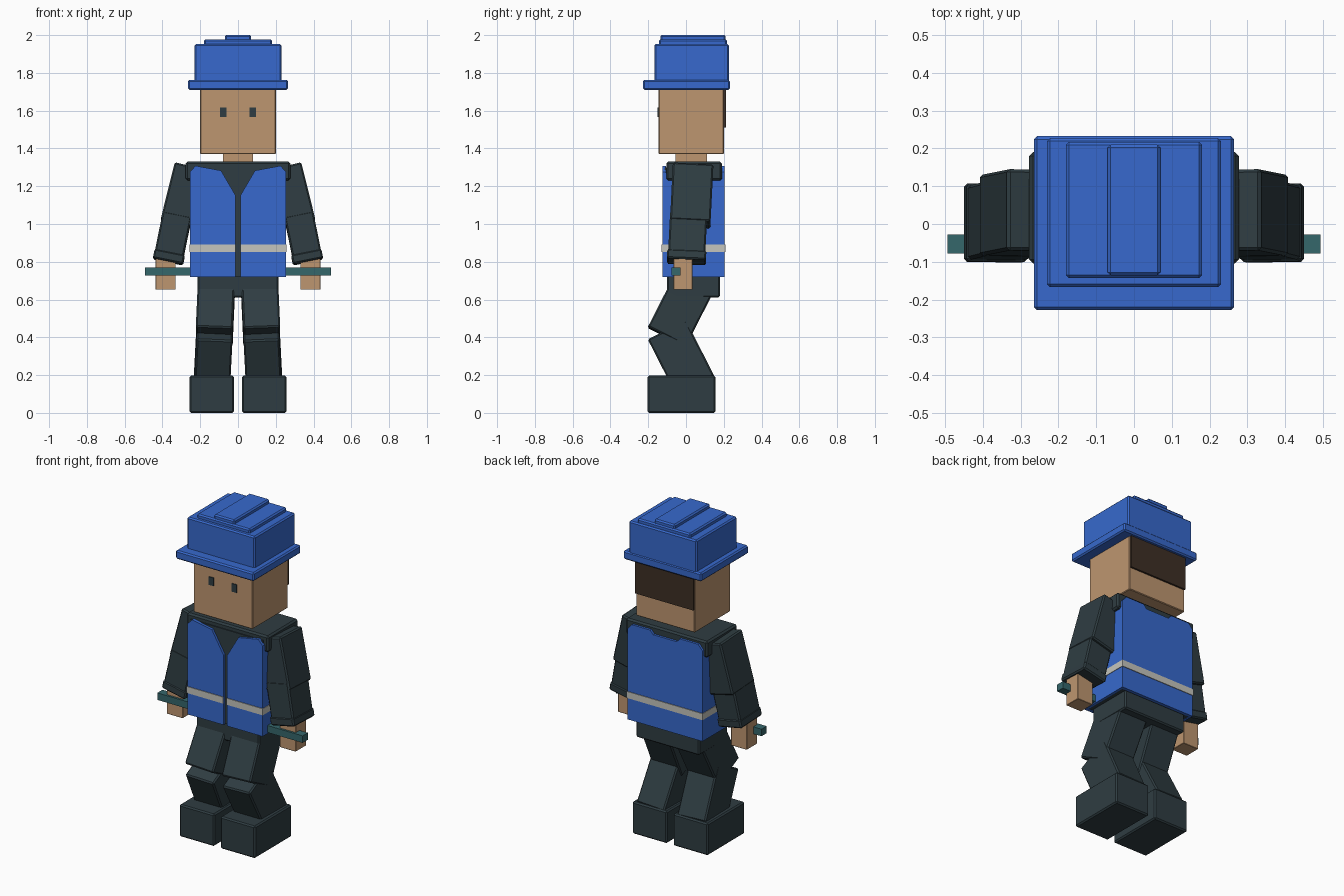
import bpy, bmesh
from mathutils import Vector, Matrix

if "Cube" in bpy.data.objects:
    bpy.data.objects.remove(bpy.data.objects["Cube"])


def material(name, r, g, b):
    m = bpy.data.materials.new(name)
    m.use_nodes = True
    m.diffuse_color = (r, g, b, 1)
    m.node_tree.nodes["Principled BSDF"].inputs["Base Color"].default_value = (r, g, b, 1)
    return m


BLUE = material("safety blue", 0.038, 0.141, 0.61)
SKIN = material("skin", 0.515, 0.305, 0.162)
DARK = material("dark slate cloth", 0.028, 0.046, 0.054)
HAIR = material("brown hair", 0.047, 0.028, 0.018)
GREY = material("reflective grey", 0.56, 0.56, 0.51)
TEAL = material("teal", 0.036, 0.135, 0.148)


def finish(name, bm, mat, bevel=0):
    bmesh.ops.recalc_face_normals(bm, faces=bm.faces)
    me = bpy.data.meshes.new(name)
    bm.to_mesh(me)
    bm.free()
    me.materials.append(mat)
    ob = bpy.data.objects.new(name, me)
    bpy.context.collection.objects.link(ob)
    if bevel:
        mod = ob.modifiers.new("Bevel", "BEVEL")
        mod.width = bevel
        mod.segments = 1
    return ob


def box(name, x, y, z, mat, bevel=0.008):
    """Box from (min, max) ranges along each axis."""
    bm = bmesh.new()
    bmesh.ops.create_cube(bm, size=1)
    for v in bm.verts:
        v.co = [(lo + hi) / 2 + c * (hi - lo) for c, (lo, hi) in zip(v.co, (x, y, z))]
    return finish(name, bm, mat, bevel)


def limb(name, top, bottom, width, depth, mat, bevel=0.008):
    """Tilted box running between two end points."""
    top, bottom = Vector(top), Vector(bottom)
    axis = (top - bottom).normalized()
    side = (Vector((1, 0, 0)) - axis * axis.x).normalized()
    rot = Matrix((side, axis.cross(side), axis)).transposed()
    bm = bmesh.new()
    bmesh.ops.create_cube(bm, size=1)
    for v in bm.verts:
        v.co = rot @ Vector((v.co.x * width, v.co.y * depth, v.co.z * (top - bottom).length)) + (top + bottom) / 2
    return finish(name, bm, mat, bevel)


def panel(name, outline, y0, y1, mat):
    """Outline in x and z, extruded along y."""
    bm = bmesh.new()
    face = bm.faces.new([bm.verts.new((x, y0, z)) for x, z in outline])
    ext = bmesh.ops.extrude_face_region(bm, geom=[face])
    for v in ext["geom"]:
        if isinstance(v, bmesh.types.BMVert):
            v.co.y = y1
    return finish(name, bm, mat)


# Head and hard hat
box("head", (-0.2, 0.2), (-0.145, 0.2), (1.37, 1.74), SKIN, 0.004)
box("neck", (-0.08, 0.08), (-0.055, 0.11), (1.3, 1.39), SKIN, 0)
box("hair", (-0.197, 0.197), (0.195, 0.211), (1.51, 1.74), HAIR, 0)
box("hat_brim", (-0.265, 0.265), (-0.228, 0.232), (1.71, 1.763), BLUE)
box("hat_crown", (-0.23, 0.23), (-0.167, 0.227), (1.74, 1.953), BLUE)
box("hat_wide_ridge", (-0.18, 0.18), (-0.143, 0.217), (1.93, 1.977), BLUE)
box("hat_narrow_ridge", (-0.07, 0.07), (-0.136, 0.21), (1.95, 2.0), BLUE)

# Torso
box("torso", (-0.245, 0.245), (-0.11, 0.188), (0.722, 1.3), DARK, 0)
box("shoulder_yoke", (-0.277, 0.277), (-0.104, 0.19), (1.23, 1.33), DARK, 0.01)
box("pelvis", (-0.215, 0.215), (-0.1, 0.18), (0.612, 0.73), DARK)

# Vest back, with a shallow neckline
half = [(0.255, 0.72), (0.255, 1.275), (0.225, 1.308), (0.1, 1.308), (0.08, 1.285)]
panel("vest_back", half + [(-x, z) for x, z in reversed(half)], 0.186, 0.204, BLUE)
box("back_stripe", (-0.258, 0.258), (0.2, 0.208), (0.852, 0.892), GREY, 0)

for side, s in (("left", 1), ("right", -1)):
    def span(a, b):
        return tuple(sorted((a * s, b * s)))

    box(side + "_eye", span(0.062, 0.095), (-0.15, -0.14), (1.567, 1.617), DARK, 0)

    # Vest front and side
    outline = [(0.012, 0.72), (0.255, 0.72), (0.255, 1.275), (0.225, 1.308), (0.09, 1.283), (0.012, 1.15)]
    panel(side + "_vest_front", [(x * s, z) for x, z in outline], -0.125, -0.106, BLUE)
    box(side + "_vest_side", span(0.24, 0.255), (-0.115, 0.195), (0.72, 1.27), BLUE, 0)
    box(side + "_front_stripe", span(0.012, 0.258), (-0.129, -0.12), (0.852, 0.892), GREY, 0)
    box(side + "_side_stripe", span(0.25, 0.258), (-0.125, 0.205), (0.852, 0.892), GREY, 0)

    # Arm and hand
    limb(side + "_upper_arm", (0.253 * s, 0.037, 1.302), (0.328 * s, 0.022, 1.0), 0.168, 0.215, DARK)
    limb(side + "_forearm", (0.321 * s, 0.014, 1.05), (0.369 * s, 0.002, 0.815), 0.155, 0.197, DARK)
    limb(side + "_cuff", (0.361 * s, 0.004, 0.85), (0.371 * s, 0.002, 0.8), 0.163, 0.207, DARK)
    box(side + "_hand", span(0.33, 0.437), (-0.065, 0.035), (0.652, 0.82), SKIN, 0.002)
    box(side + "_handle", span(0.235, 0.493), (-0.078, -0.028), (0.727, 0.77), TEAL, 0)

    # Leg and boot
    limb(side + "_thigh", (0.113 * s, 0.047, 0.695), (0.126 * s, -0.102, 0.402), 0.195, 0.226, DARK)
    limb(side + "_shin", (0.124 * s, -0.1, 0.437), (0.139 * s, 0.05, 0.143), 0.19, 0.226, DARK)
    box(side + "_boot", span(0.021, 0.257), (-0.203, 0.156), (0, 0.197), DARK)
